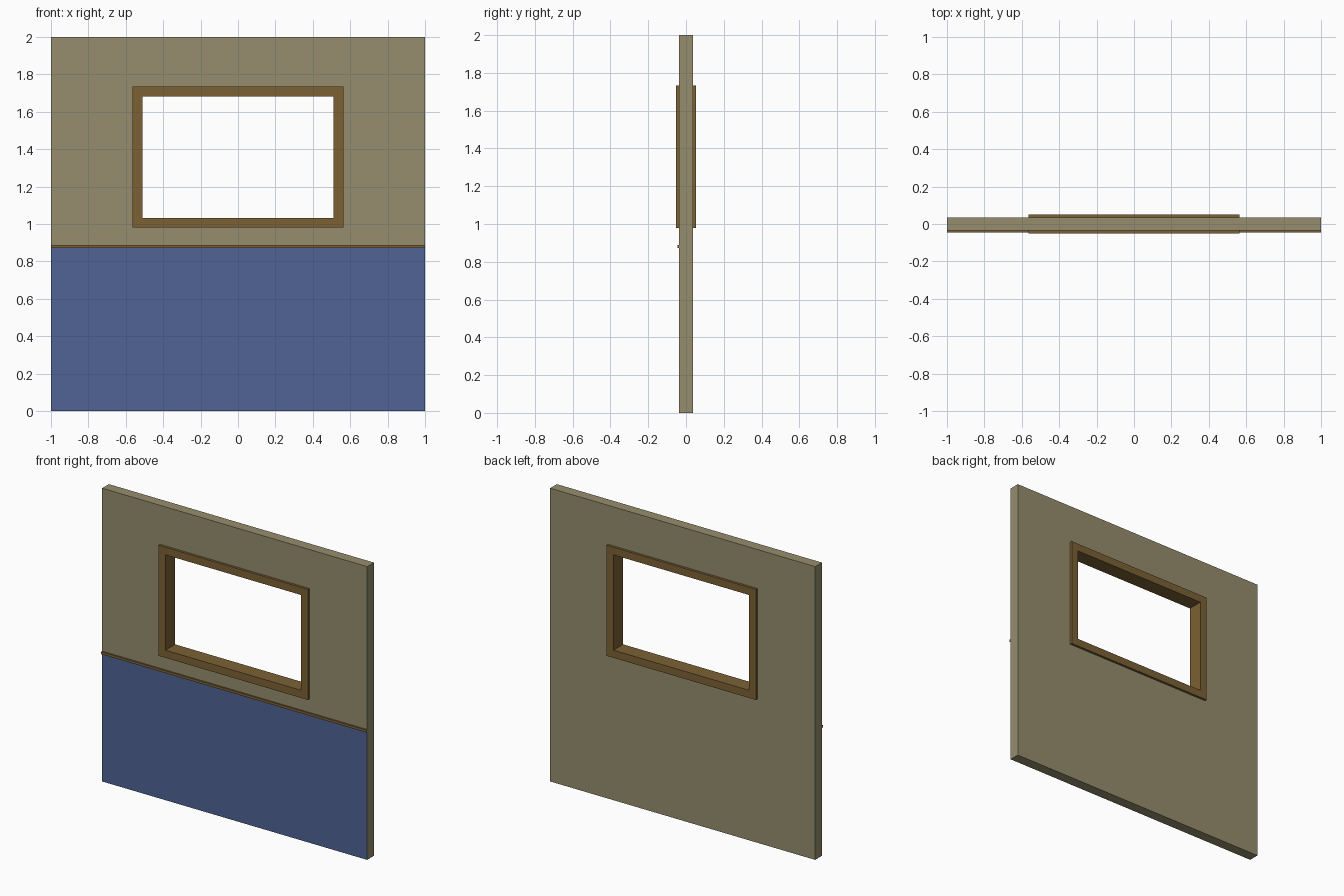
import bpy, bmesh

if "Cube" in bpy.data.objects:
    bpy.data.objects.remove(bpy.data.objects["Cube"])


def material(name, rgb):
    m = bpy.data.materials.new(name)
    m.diffuse_color = (*rgb, 1)
    m.use_nodes = True
    m.node_tree.nodes["Principled BSDF"].inputs["Base Color"].default_value = m.diffuse_color
    return m


PLASTER = material("plaster", (0.305, 0.27, 0.155))
PAINT = material("blue_paint", (0.08, 0.125, 0.305))
WOOD = material("wood", (0.20, 0.12, 0.035))


def slab(name, xs, zs, half_depth, mats, hole=None, y=0):
    """Grid of cells in the xz plane, minus one hole cell, extruded along y."""
    bm = bmesh.new()
    v = [[bm.verts.new((x, y - half_depth, z)) for z in zs] for x in xs]
    for i in range(len(xs) - 1):
        for k in range(len(zs) - 1):
            if (i, k) != hole:
                bm.faces.new((v[i][k], v[i + 1][k], v[i + 1][k + 1], v[i][k + 1]))
    ext = bmesh.ops.extrude_face_region(bm, geom=bm.faces[:], use_keep_orig=True)
    moved = [g for g in ext["geom"] if isinstance(g, bmesh.types.BMVert)]
    bmesh.ops.translate(bm, verts=moved, vec=(0, 2 * half_depth, 0))
    bmesh.ops.recalc_face_normals(bm, faces=bm.faces[:])
    # second material covers the front of the bottom row
    if len(mats) > 1:
        for f in bm.faces:
            if f.normal.y < -0.9 and f.calc_center_median().z < zs[1]:
                f.material_index = 1
    me = bpy.data.meshes.new(name)
    bm.to_mesh(me)
    bm.free()
    for m in mats:
        me.materials.append(m)
    ob = bpy.data.objects.new(name, me)
    bpy.context.collection.objects.link(ob)
    return ob


# Wall with window opening and painted lower front
slab("wall", (-1, -0.535, 0.535, 1), (0, 0.88, 1.005, 1.71, 2), 0.036,
     [PLASTER, PAINT], hole=(1, 2))

# Window frame, proud of the wall on both sides
slab("window_frame", (-0.563, -0.511, 0.511, 0.563), (0.98, 1.032, 1.682, 1.734),
     0.052, [WOOD], hole=(1, 1))

# Thin rail along the top edge of the paint
slab("wall_rail", (-1, 1), (0.872, 0.889), 0.006, [WOOD], y=-0.040)
